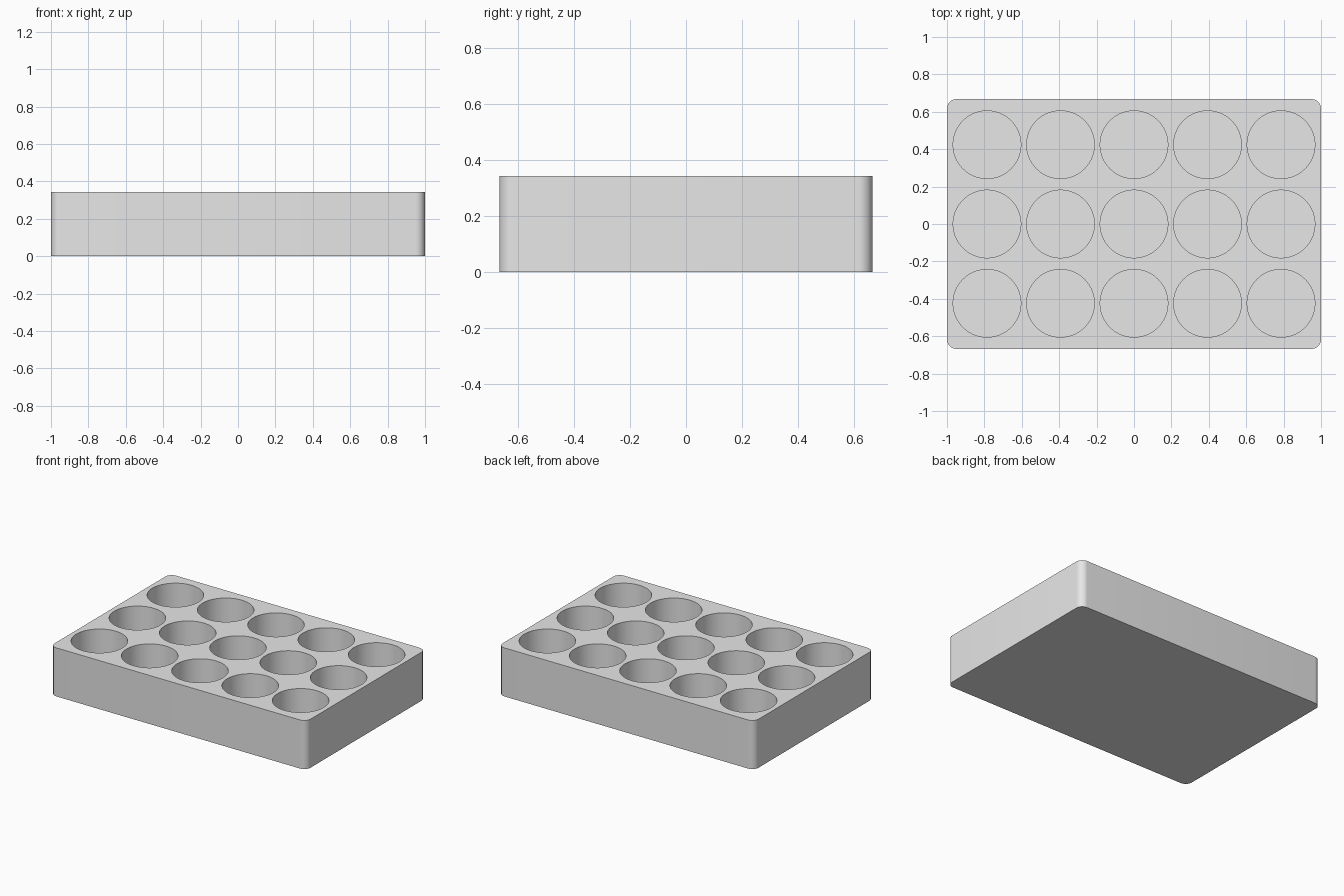
import bpy, bmesh
from math import radians
from mathutils import Matrix

WIDTH, DEPTH, HEIGHT = 2.0, 1.335, 0.343
CORNER = 0.05
RADIUS, FLOOR = 0.181, 0.032
PITCH_X, PITCH_Y = 0.393, 0.424

default = bpy.data.objects.get("Cube")
if default:
    bpy.data.objects.remove(default, do_unlink=True)

# Light grey material
grey = bpy.data.materials.new("light_grey")
grey.use_nodes = True
grey.diffuse_color = (0.8, 0.8, 0.8, 1)
grey.node_tree.nodes["Principled BSDF"].inputs["Base Color"].default_value = (0.8, 0.8, 0.8, 1)


def make_object(name, bm):
    mesh = bpy.data.meshes.new(name)
    bm.to_mesh(mesh)
    bm.free()
    mesh.materials.append(grey)
    obj = bpy.data.objects.new(name, mesh)
    bpy.context.collection.objects.link(obj)
    return obj


# Tray block with rounded upright corners
bm = bmesh.new()
bmesh.ops.create_cube(bm, size=1, matrix=Matrix.Translation((0, 0, HEIGHT / 2))
                      @ Matrix.Diagonal((WIDTH, DEPTH, HEIGHT, 1)))
uprights = [e for e in bm.edges if abs(e.verts[0].co.z - e.verts[1].co.z) > 0.1]
bmesh.ops.bevel(bm, geom=uprights, offset=CORNER, segments=10, profile=0.5, affect='EDGES')
tray = make_object("tray", bm)

# Grid of round pocket cutters, reaching above the top face
bm = bmesh.new()
for col in range(-2, 3):
    for row in range(-1, 2):
        bmesh.ops.create_cone(bm, cap_ends=True, segments=72, radius1=RADIUS, radius2=RADIUS,
                              depth=HEIGHT, matrix=Matrix.Translation(
                                  (col * PITCH_X, row * PITCH_Y, FLOOR + HEIGHT / 2)))
cutter = make_object("pocket_cutter", bm)
cutter.hide_render = True

# Cut the pockets
cut = tray.modifiers.new("pockets", 'BOOLEAN')
cut.operation = 'DIFFERENCE'
cut.solver = 'EXACT'
cut.object = cutter
bpy.ops.object.select_all(action='DESELECT')
tray.select_set(True)
bpy.context.view_layer.objects.active = tray
bpy.ops.object.modifier_apply(modifier=cut.name)
bpy.data.objects.remove(cutter, do_unlink=True)

# Smooth round walls, crisp rims
bpy.ops.object.shade_smooth_by_angle(angle=radians(30))
